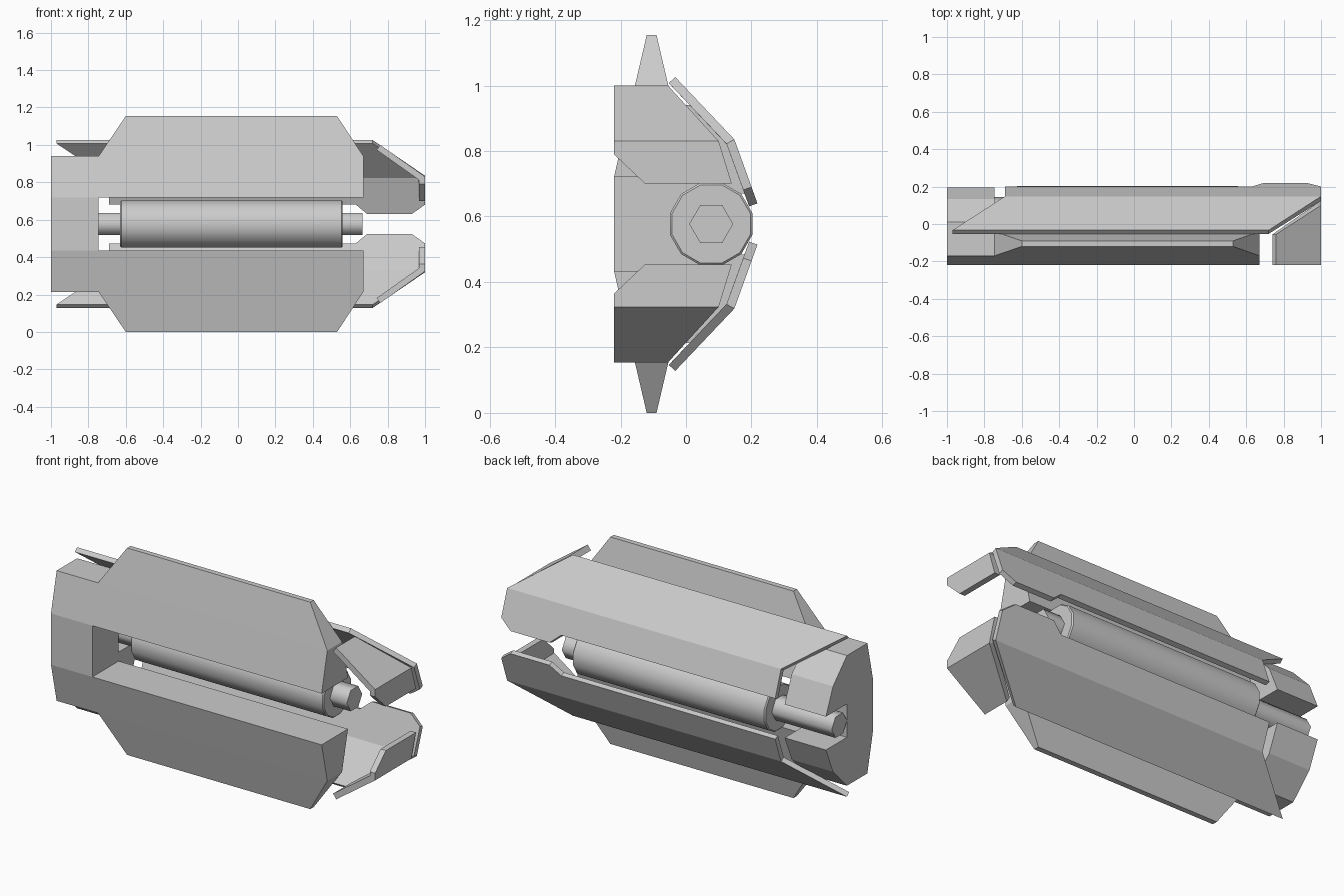
import bpy, bmesh, math

if "Cube" in bpy.data.objects:
    bpy.data.objects.remove(bpy.data.objects["Cube"])

MID = 0.577  # height of the mirror plane


def make(name, verts, faces, mirror=True, thickness=0):
    """Mesh given in world heights; optional shell thickness and up/down mirror."""
    me = bpy.data.meshes.new(name)
    me.from_pydata([(x, y, z - MID) for x, y, z in verts], [], faces)
    if not thickness:
        bm = bmesh.new()
        bm.from_mesh(me)
        bmesh.ops.recalc_face_normals(bm, faces=bm.faces)
        bm.to_mesh(me)
        bm.free()
    ob = bpy.data.objects.new(name, me)
    ob.location.z = MID
    bpy.context.collection.objects.link(ob)
    if thickness:
        s = ob.modifiers.new("shell", 'SOLIDIFY')
        s.thickness, s.offset, s.use_even_offset = thickness, -1, True
    if mirror:
        m = ob.modifiers.new("mirror", 'MIRROR')
        m.use_axis = (False, False, True)
        m.use_mirror_merge = False
    return ob


def rod(name, sides, radius, x0, x1, turn, bevel=0):
    """Smooth-shaded prism lying along x."""
    bpy.ops.mesh.primitive_cylinder_add(
        vertices=sides, radius=radius, depth=x1 - x0,
        location=((x0 + x1) / 2, 0.077, MID), rotation=(turn, math.pi / 2, 0))
    ob = bpy.context.object
    ob.name = name
    # Turn about the rod's own axis first, then lay it along x
    ob.rotation_euler = (0, math.pi / 2, 0)
    for v in ob.data.vertices:
        x, y, z = v.co
        v.co = (x * math.cos(turn) - y * math.sin(turn),
                x * math.sin(turn) + y * math.cos(turn), z)
    if bevel:
        b = ob.modifiers.new("bevel", 'BEVEL')
        b.width, b.segments = bevel, 1
        b.limit_method, b.angle_limit = 'ANGLE', math.radians(70)
    bpy.ops.object.shade_smooth_by_angle(angle=math.radians(65))


# Tapered front blocks: stacked rectangles (z, x0, x1, y0, y1)
levels = [(0.72, -0.745, 0.67, -0.22, 0.012),
          (0.94, -0.745, 0.67, -0.17, -0.04),
          (1.154, -0.6, 0.53, -0.12, -0.09)]
verts, faces = [], [(3, 2, 1, 0), (8, 9, 10, 11)]
for z, x0, x1, y0, y1 in levels:
    verts += [(x0, y0, z), (x1, y0, z), (x1, y1, z), (x0, y1, z)]
for k in (0, 4):
    faces += [(k + i, k + (i + 1) % 4, k + 4 + (i + 1) % 4, k + 4 + i) for i in range(4)]
make("front_block", verts, faces)

# C-shaped end bracket joining the two halves
half = [(-0.22, 0.72), (-0.17, 0.94), (0.01, 0.94), (0.133, 0.815), (0.195, 0.67), (0.01, 0.67)]
prof = half + [(y, 2 * MID - z) for y, z in reversed(half)]
n = len(prof)
verts = [(x, y, z) for x in (-1, -0.745) for y, z in prof]
faces = [tuple(range(n)), tuple(range(2 * n - 1, n - 1, -1))]
faces += [(i, (i + 1) % n, n + (i + 1) % n, n + i) for i in range(n)]
make("end_bracket", verts, faces, mirror=False)


# Bent rear covers
def low(x, z):
    """Point on the steep lower facet of the rear cover."""
    return (x, 0.148 + (0.835 - z) * 0.36, z)


make("rear_cover",
     [(-0.97, -0.033, 1.026), (0.72, -0.033, 1.026), low(1, 0.835), low(-0.69, 0.835),
      low(1, 0.69), low(0.93, 0.64), low(0.69, 0.64), low(0.63, 0.69), low(-0.69, 0.69)],
     [(0, 1, 2, 3), (3, 2, 4, 5, 6, 7, 8)], thickness=0.027)

# Bent end guards on the open side
make("end_guard",
     [(0.76, -0.22, 1), (1, -0.22, 0.83), (1, 0.10, 0.83), (0.76, -0.055, 1),
      (1, -0.125, 0.70), (1, 0.14, 0.70), (1, -0.22, 0.79)],
     [(0, 1, 2, 3), (4, 5, 2, 1, 6)], thickness=0.033)

# Roller and its axle
rod("roller", 12, 0.13, -0.63, 0.56, math.radians(15), 0.006)
rod("axle", 6, 0.067, -1, 0.665, 0)
